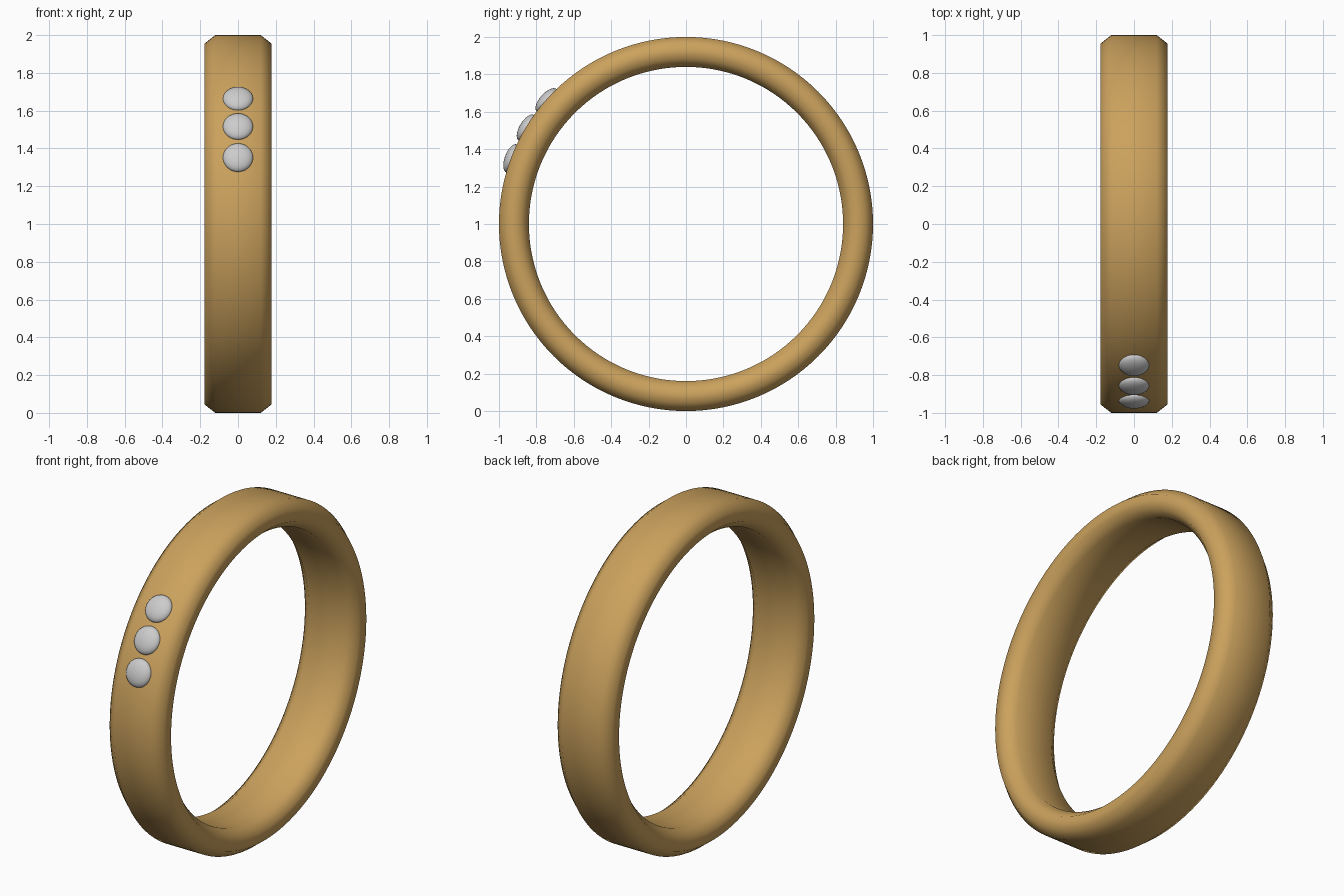
import bpy, bmesh, math
from mathutils import Matrix, Vector

if "Cube" in bpy.data.objects:
    bpy.data.objects.remove(bpy.data.objects["Cube"])

gold = bpy.data.materials.new("gold")
gold.diffuse_color = (0.60, 0.36, 0.11, 1)
gold.use_nodes = True
gold.node_tree.nodes["Principled BSDF"].inputs["Base Color"].default_value = gold.diffuse_color


def make_object(name, bm, angle, mat=None):
    bmesh.ops.recalc_face_normals(bm, faces=bm.faces)
    mesh = bpy.data.meshes.new(name)
    bm.to_mesh(mesh)
    bm.free()
    ob = bpy.data.objects.new(name, mesh)
    bpy.context.collection.objects.link(ob)
    if mat:
        mesh.materials.append(mat)
    bpy.context.view_layer.objects.active = ob
    ob.select_set(True)
    bpy.ops.object.shade_smooth_by_angle(angle=math.radians(angle))
    ob.select_set(False)
    return ob


# band: chamfered cross-section (x, radius) spun around the x axis
half = [(0.12, 1.0), (0.178, 0.955), (0.178, 0.885), (0.12, 0.84)]
profile = half + [(-x, r) for x, r in reversed(half)]
SEG = 128
bm = bmesh.new()
rings = []
for i in range(SEG):
    a = 2 * math.pi * i / SEG
    rings.append([bm.verts.new((x, r * math.cos(a), 1 + r * math.sin(a)))
                  for x, r in profile])
n = len(profile)
for i in range(SEG):
    p, q = rings[i], rings[(i + 1) % SEG]
    for j in range(n):
        k = (j + 1) % n
        bm.faces.new((p[j], p[k], q[k], q[j]))
make_object("band", bm, 60, gold)

# three domed stones set along the upper front of the band
for i, deg in enumerate((20.6, 31.1, 41.6)):
    a = math.radians(deg)
    out = Vector((0, -math.cos(a), math.sin(a)))
    rot = out.to_track_quat('Z', 'Y').to_matrix().to_4x4()
    place = Matrix.Translation(Vector((0, 0, 1)) + out * 0.997)
    bm = bmesh.new()
    bmesh.ops.create_uvsphere(
        bm, u_segments=32, v_segments=16, radius=1,
        matrix=place @ rot @ Matrix.Diagonal((0.08, 0.08, 0.036, 1)))
    make_object(f"stone_{i + 1}", bm, 60)
